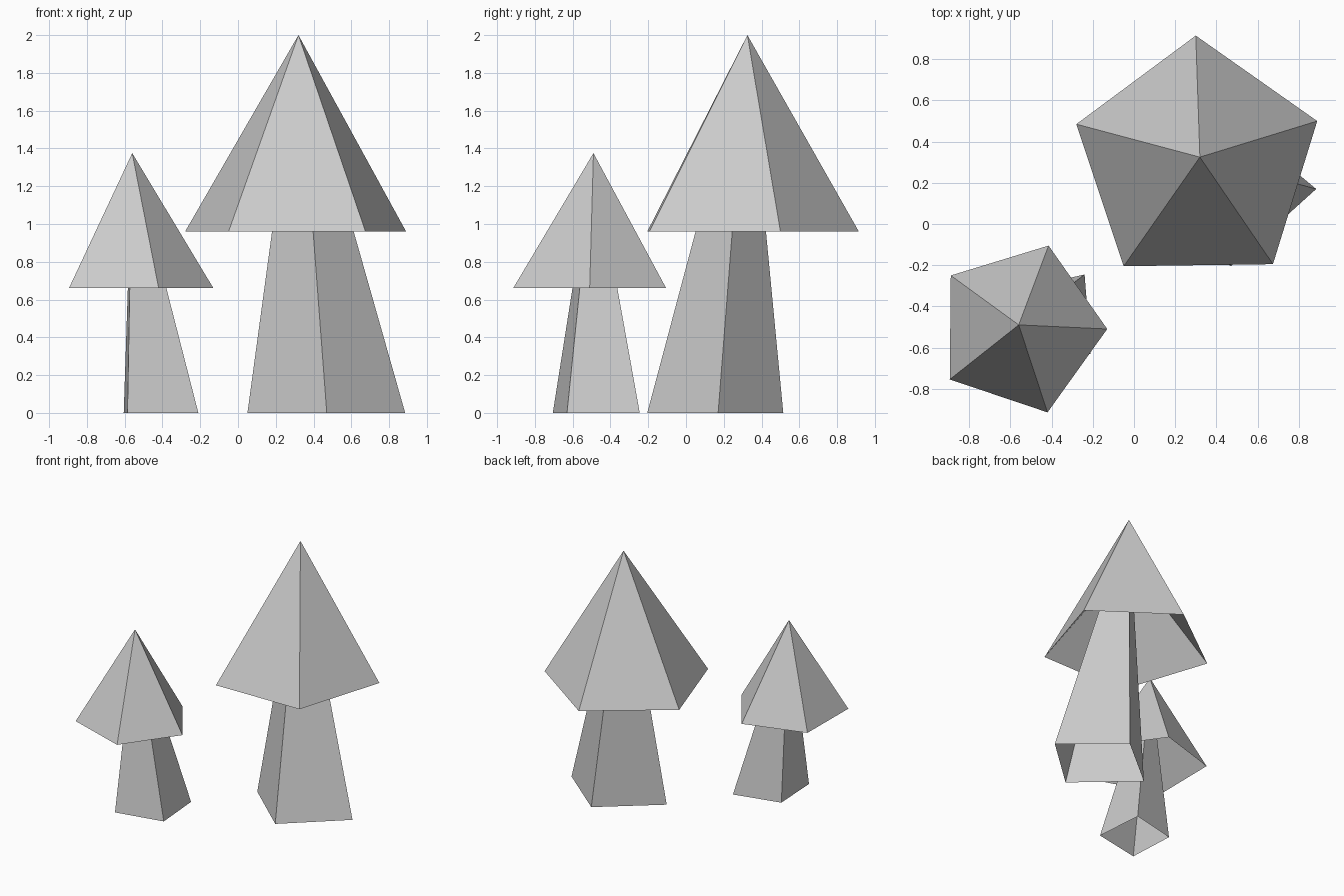
import bpy
import bmesh

cube = bpy.data.objects.get("Cube")
if cube:
    bpy.data.objects.remove(cube, do_unlink=True)

# One plain grey for everything
grey = bpy.data.materials.new("light_grey")
grey.use_nodes = True
colour = (0.6, 0.6, 0.6, 1.0)
grey.diffuse_color = colour
grey.node_tree.nodes["Principled BSDF"].inputs["Base Color"].default_value = colour


def pyramid(name, outline, base_z, peaks):
    """Join a flat outline to each peak with a fan of triangles."""
    bm = bmesh.new()
    rim = [bm.verts.new((x, y, base_z)) for x, y in outline]
    for peak in peaks:
        tip = bm.verts.new(peak)
        for i, corner in enumerate(rim):
            bm.faces.new((corner, rim[(i + 1) % len(rim)], tip))
    bmesh.ops.recalc_face_normals(bm, faces=bm.faces)
    mesh = bpy.data.meshes.new(name)
    bm.to_mesh(mesh)
    bm.free()
    mesh.materials.append(grey)
    obj = bpy.data.objects.new(name, mesh)
    bpy.context.collection.objects.link(obj)
    return obj


def tree(size, apex, cap_z, cap_outline, trunk_outline):
    x, y, top = apex
    # Five-sided crown with a hollow underside
    hollow = (x, y, cap_z + (top - cap_z) * 0.67)
    pyramid(size + "_crown", cap_outline, cap_z, [apex, hollow])
    # Four-sided trunk, open at the ground, tapering up inside the crown
    pyramid(size + "_trunk", trunk_outline, 0, [(x, y, top - 0.01)])


tree("large", (0.32, 0.325, 2.0), 0.96,
     [(0.3, 0.915), (0.89, 0.5), (0.675, -0.195), (-0.05, -0.205), (-0.28, 0.485)],
     [(0.885, 0.17), (0.47, 0.515), (0.05, 0.17), (0.47, -0.205)])

tree("small", (-0.56, -0.49, 1.375), 0.66,
     [(-0.415, -0.105), (-0.13, -0.51), (-0.42, -0.915), (-0.895, -0.755), (-0.89, -0.25)],
     [(-0.21, -0.63), (-0.24, -0.245), (-0.605, -0.33), (-0.585, -0.705)])
